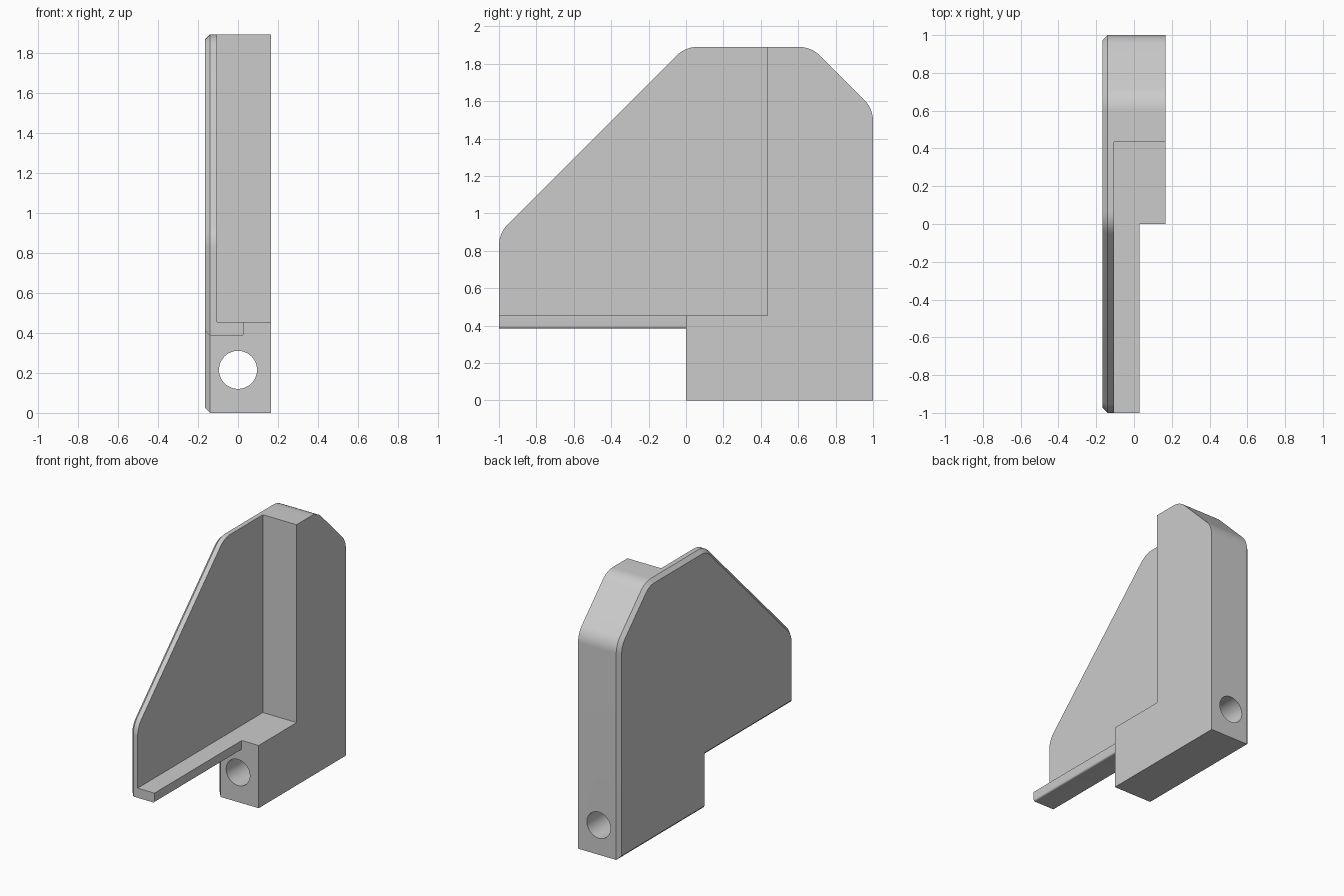
import bpy, bmesh, math
from mathutils import Vector

cube = bpy.data.objects.get("Cube")
if cube:
    bpy.data.objects.remove(cube, do_unlink=True)

HALF = 0.166      # half thickness across x
CHAMFER = 0.026   # bevelled rim on the outer face

grey = bpy.data.materials.new("plain grey")
grey.use_nodes = True
grey.diffuse_color = (0.6, 0.6, 0.6, 1)
grey.node_tree.nodes["Principled BSDF"].inputs["Base Color"].default_value = (0.6, 0.6, 0.6, 1)


def rounded(prev, corner, following, radius, steps=10):
    """Arc that replaces a corner between two straight edges."""
    c = Vector(corner)
    a = (Vector(prev) - c).normalized()
    b = (Vector(following) - c).normalized()
    half = a.angle(b) / 2
    centre = c + (a + b).normalized() * radius / math.sin(half)
    start = c + a * radius / math.tan(half) - centre
    end = c + b * radius / math.tan(half) - centre
    total = math.pi - 2 * half
    return [centre + (start * math.sin(total * (1 - i / steps)) +
                      end * math.sin(total * i / steps)) / math.sin(total)
            for i in range(steps + 1)]


def prism(name, points, offset, chamfer=0):
    """Extrude a 3D outline; optionally chamfer the rim of the starting cap."""
    bm = bmesh.new()
    cap = bm.faces.new([bm.verts.new(p) for p in points])
    geom = bmesh.ops.extrude_face_region(bm, geom=[cap], use_keep_orig=True)["geom"]
    bmesh.ops.translate(bm, vec=offset, verts=[g for g in geom if isinstance(g, bmesh.types.BMVert)])
    bmesh.ops.recalc_face_normals(bm, faces=bm.faces)
    if chamfer:
        bmesh.ops.inset_region(bm, faces=[cap], thickness=chamfer, depth=chamfer, use_even_offset=True)
    mesh = bpy.data.meshes.new(name)
    bm.to_mesh(mesh)
    bm.free()
    ob = bpy.data.objects.new(name, mesh)
    bpy.context.collection.objects.link(ob)
    mesh.materials.append(grey)
    return ob


def box_cutter(name, x0, x1, y0, y1, z0, z1):
    return prism(name, [(x0, y0, z0), (x0, y1, z0), (x0, y1, z1), (x0, y0, z1)], (x1 - x0, 0, 0))


# Side outline in y, z with softened upper corners
outline = [(-1, 0.385), (0, 0.385), (0, 0), (1, 0),
           (1, 1.56), (0.67, 1.89), (-0.005, 1.89), (-1, 0.895)]
profile = outline[:4]
for i in range(4, 8):
    profile += rounded(outline[i - 1], outline[i], outline[(i + 1) % 8], 0.16)
body = prism("bracket_body", [(-HALF + CHAMFER, p[0], p[1]) for p in profile],
             (2 * HALF - CHAMFER, 0, 0), CHAMFER)

# Open recess between the side plate, the ledge and the rear post
recess = box_cutter("recess_cutter", -0.105, 0.4, -1.2, 0.435, 0.455, 2.1)

# Trim that narrows the front ledge and rounds its lower edge
ledge = [(0.4, 0.6), (0.03, 0.6)] + rounded((0.03, 0.6), (0.03, 0.385), (-0.1, 0.385), 0.012, 5)
ledge += [(0.018, 0.2), (0.4, 0.2)]
trim = prism("ledge_cutter", [(p[0], 0, p[1]) for p in ledge], (0, -1.2, 0))

# Bolt hole running front to back
angles = [math.tau * i / 48 for i in range(48)]
hole = prism("hole_cutter", [(0.095 * math.cos(a), -0.2, 0.215 + 0.095 * math.sin(a)) for a in angles],
             (0, 1.4, 0))

bpy.context.view_layer.objects.active = body
for cutter in (recess, trim, hole):
    mod = body.modifiers.new(cutter.name, "BOOLEAN")
    mod.operation = "DIFFERENCE"
    mod.solver = "EXACT"
    mod.object = cutter
    bpy.ops.object.modifier_apply(modifier=mod.name)
    bpy.data.objects.remove(cutter, do_unlink=True)

bpy.ops.object.select_all(action="DESELECT")
body.select_set(True)
bpy.ops.object.shade_smooth_by_angle(angle=math.radians(30))
